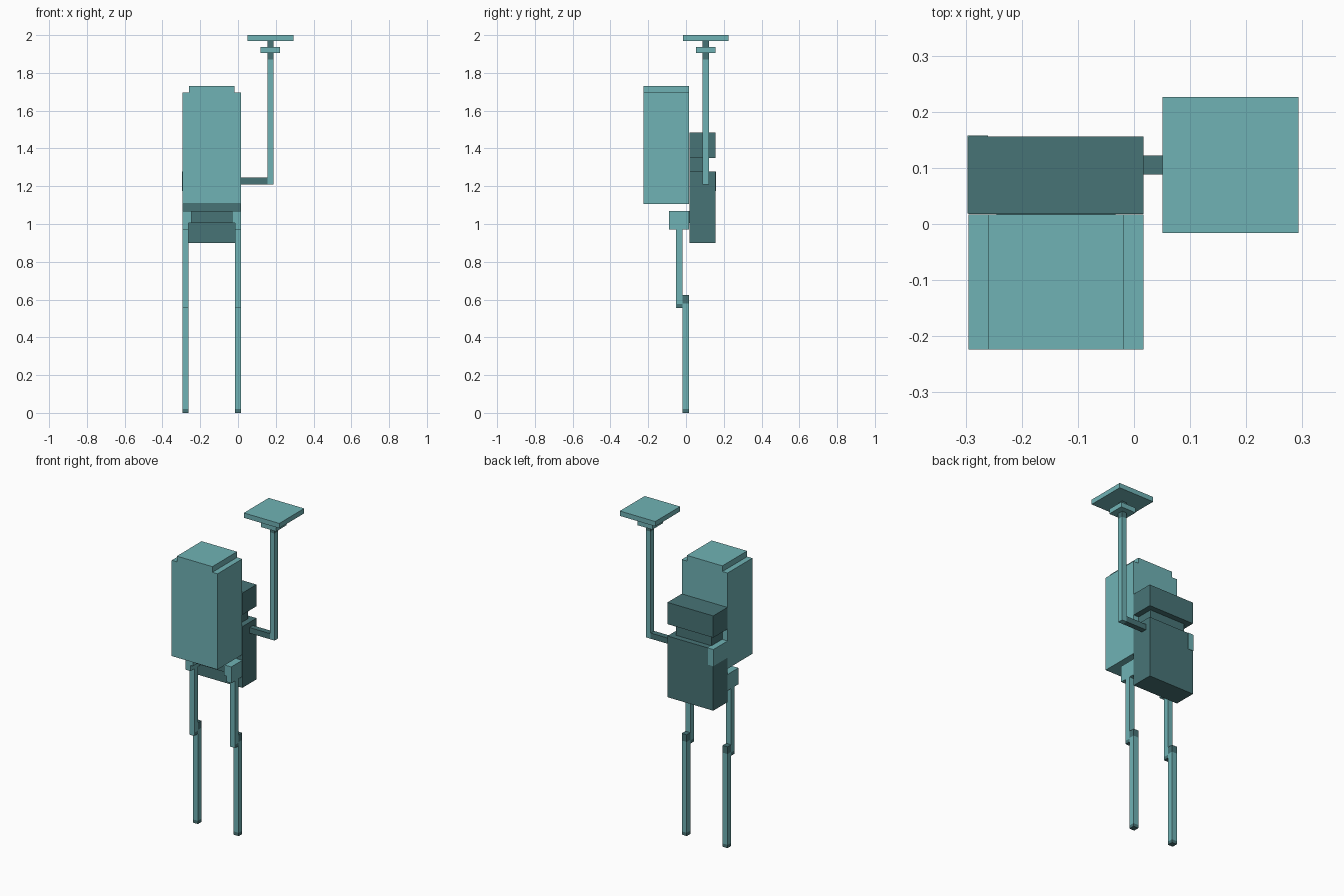
import bpy
import bmesh

cube = bpy.data.objects.get("Cube")
if cube:
    bpy.data.objects.remove(cube, do_unlink=True)


def make_material(name, rgb):
    mat = bpy.data.materials.new(name)
    mat.use_nodes = True
    mat.diffuse_color = (*rgb, 1)
    mat.node_tree.nodes["Principled BSDF"].inputs["Base Color"].default_value = (*rgb, 1)
    return mat


LIGHT = make_material("light teal", (0.162, 0.448, 0.462))
DARK = make_material("dark teal", (0.064, 0.175, 0.183))


def prism(name, profile, y0, y1, mat):
    """Extrude an x-z outline from y0 to y1."""
    bm = bmesh.new()
    face = bm.faces.new([bm.verts.new((x, y0, z)) for x, z in profile])
    ext = bmesh.ops.extrude_face_region(bm, geom=[face])
    verts = [g for g in ext["geom"] if isinstance(g, bmesh.types.BMVert)]
    bmesh.ops.translate(bm, verts=verts, vec=(0, y1 - y0, 0))
    bmesh.ops.recalc_face_normals(bm, faces=bm.faces)
    mesh = bpy.data.meshes.new(name)
    bm.to_mesh(mesh)
    bm.free()
    mesh.materials.append(mat)
    obj = bpy.data.objects.new(name, mesh)
    bpy.context.collection.objects.link(obj)
    return obj


def box(name, x, y, z, mat):
    outline = [(x[0], z[0]), (x[1], z[0]), (x[1], z[1]), (x[0], z[1])]
    return prism(name, outline, y[0], y[1], mat)


CX = -0.139           # centre line of the figure
X = (-0.295, 0.017)   # full body width
INNER = (-0.26, -0.018)

# Large block with a narrower raised top
prism("main_block", [(X[0], 1.105), (X[1], 1.105), (X[1], 1.695), (INNER[1], 1.695),
                     (INNER[1], 1.73), (INNER[0], 1.73), (INNER[0], 1.695), (X[0], 1.695)],
      -0.224, 0.017, LIGHT)

# Torso, neck and head behind the block
box("torso", X, (0.018, 0.156), (0.90, 1.277), DARK)
box("neck", INNER, (0.018, 0.121), (1.277, 1.35), DARK)
box("head", X, (0.018, 0.156), (1.35, 1.484), DARK)
box("shoulder", (-0.297, -0.26), (0.019, 0.158), (1.175, 1.278), LIGHT)

# Raised arm
ROD_X, ROD_Y = (0.155, 0.188), (0.088, 0.122)
box("forearm", (0.017, 0.155), ROD_Y, (1.21, 1.245), DARK)
box("raised_rod", ROD_X, ROD_Y, (1.21, 1.87), LIGHT)
box("rod_collar", ROD_X, ROD_Y, (1.87, 1.905), DARK)
box("small_plate", (0.12, 0.223), (0.053, 0.156), (1.905, 1.936), LIGHT)
box("plate_post", ROD_X, ROD_Y, (1.936, 1.97), DARK)
box("top_plate", (0.051, 0.293), (-0.016, 0.226), (1.97, 2.0), LIGHT)

# Pelvis bar between the hips
box("pelvis", (-0.245, -0.033), (-0.052, 0.018), (1.005, 1.07), DARK)


def leg(side, s):
    def span(inner):
        return tuple(sorted((CX + s * inner, CX + s * 0.156)))
    thin = span(0.122)
    # Hip with a wider upper section
    h = [(0.156, 0.97), (0.156, 1.07), (0.106, 1.07), (0.106, 1.005), (0.122, 1.005), (0.122, 0.97)]
    prism(side + "_hip", [(CX + s * a, z) for a, z in h], -0.09, 0.017, LIGHT)
    # Thigh with a dark lower end behind its front face
    box(side + "_thigh", thin, (-0.053, -0.018), (0.576, 0.97), LIGHT)
    box(side + "_thigh_front", thin, (-0.053, -0.048), (0.556, 0.576), LIGHT)
    box(side + "_thigh_end", thin, (-0.048, -0.018), (0.556, 0.576), DARK)
    # Shin with dark knee and foot
    shin_y = (-0.018, 0.017)
    box(side + "_knee", thin, shin_y, (0.58, 0.624), DARK)
    box(side + "_shin", thin, shin_y, (0.02, 0.58), LIGHT)
    box(side + "_foot", thin, shin_y, (0.0, 0.02), DARK)


leg("left", 1)
leg("right", -1)
